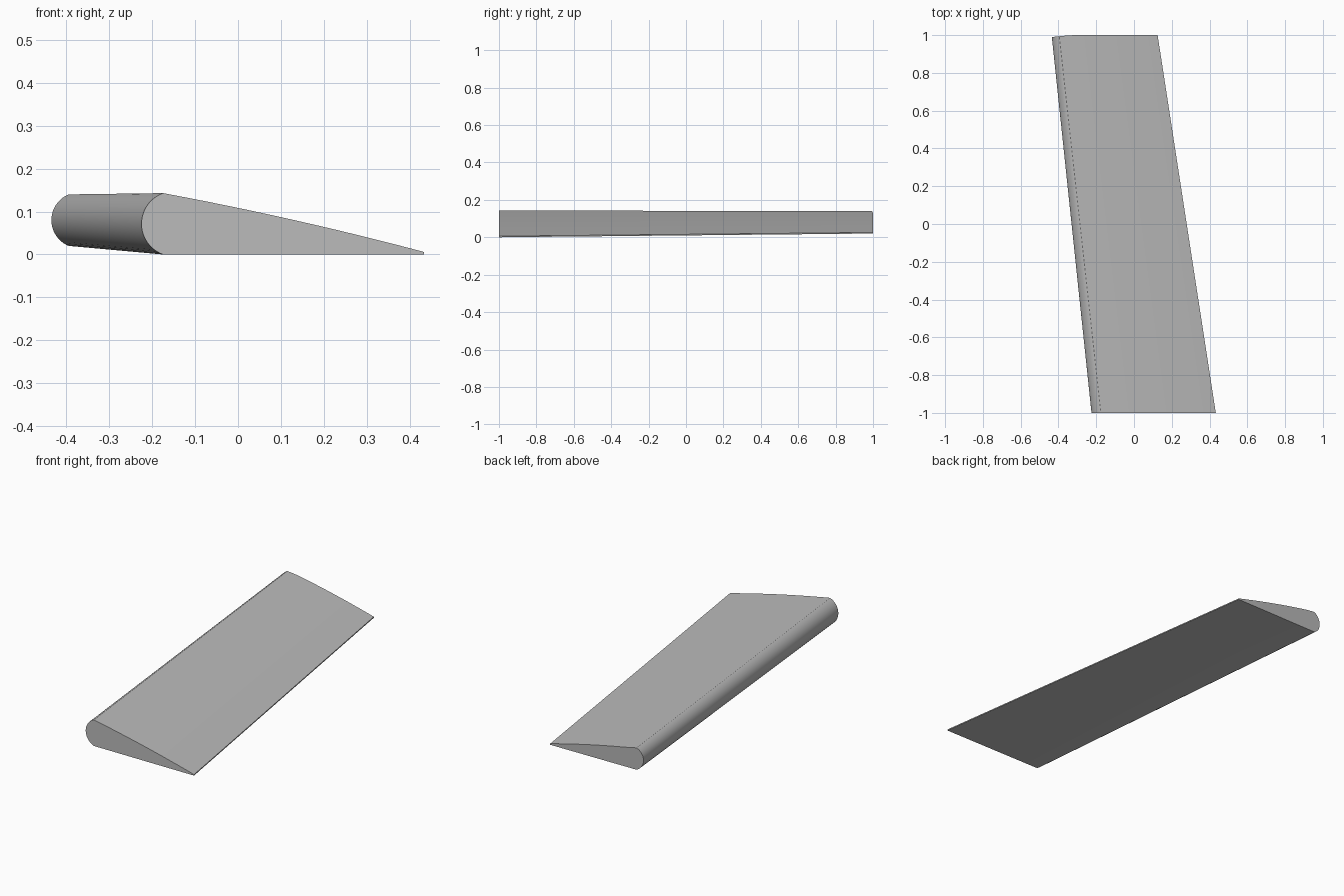
import bpy, bmesh, math

cube = bpy.data.objects.get("Cube")
if cube:
    bpy.data.objects.remove(cube, do_unlink=True)

grey = bpy.data.materials.new("light_grey")
grey.use_nodes = True
colour = (0.5, 0.5, 0.5, 1)
grey.diffuse_color = colour
grey.node_tree.nodes["Principled BSDF"].inputs["Base Color"].default_value = colour


def section(bm, y, nose_x, tail_x, low, high, radius, bulge, sweep):
    """Airfoil: round nose arc, gently bowed top, thin tail and flat underside."""
    half = (high - low) / 2
    cx, cz = nose_x + radius, (high + low) / 2
    spread = math.asin(half / radius)
    pts = []
    for i in range(25):
        a = spread * (i / 12 - 1)
        pts.append((cx - radius * math.cos(a), cz + radius * math.sin(a)))
    top_x, top_z = pts[-1]
    for i in range(1, 13):
        t = i / 12
        z = top_z + (low + 0.006 - top_z) * t + 4 * bulge * t * (1 - t)
        pts.append((top_x + (tail_x - top_x) * t, z))
    pts.append((tail_x, low))
    # The nose end is cut square to the swept leading edge
    return [bm.verts.new((x, y - sweep * max(0, 1 - (x - nose_x) / 0.1), z))
            for x, z in pts]


# Tapered, swept wing lofted between its two end sections
bm = bmesh.new()
root = section(bm, -1, -0.225, 0.433, 0, 0.143, 0.076, 0.006, 0)
tip = section(bm, 1, -0.435, 0.125, 0.02, 0.14, 0.065, 0.006, 0.01)
for i in range(len(root)):
    j = (i + 1) % len(root)
    bm.faces.new((root[i], root[j], tip[j], tip[i]))
bm.faces.new(root)
bm.faces.new(tip)
bmesh.ops.recalc_face_normals(bm, faces=bm.faces)

mesh = bpy.data.meshes.new("wing")
bm.to_mesh(mesh)
bm.free()
mesh.materials.append(grey)
wing = bpy.data.objects.new("wing", mesh)
bpy.context.collection.objects.link(wing)
bpy.context.view_layer.objects.active = wing
wing.select_set(True)
bpy.ops.object.shade_smooth_by_angle(angle=math.radians(30))
